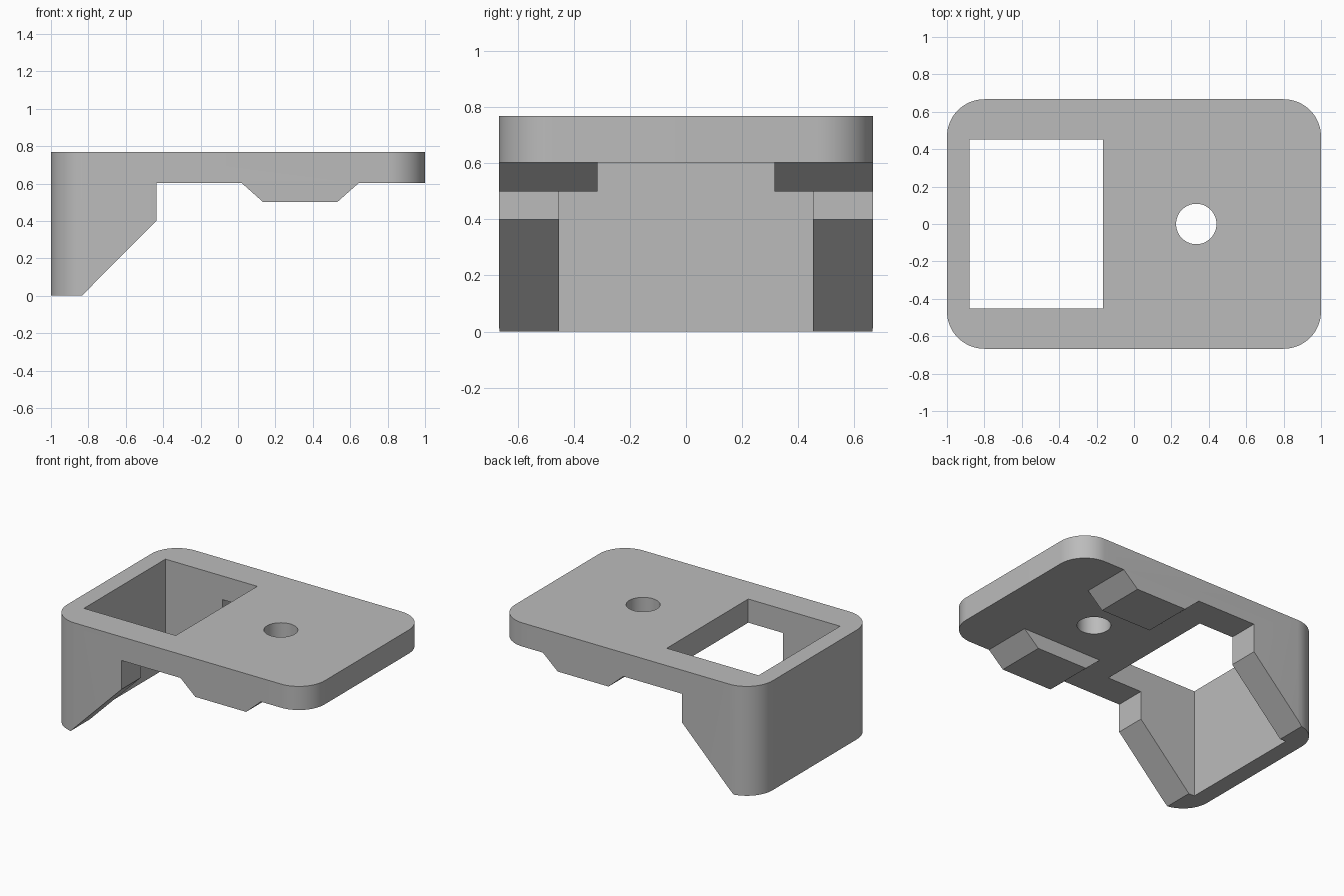
import bpy, math
from mathutils import Vector

cube = bpy.data.objects.get("Cube")
if cube:
    bpy.data.objects.remove(cube, do_unlink=True)

grey = bpy.data.materials.new("plain grey")
grey.use_nodes = True
COLOUR = (0.5, 0.5, 0.5, 1)
grey.diffuse_color = COLOUR
grey.node_tree.nodes["Principled BSDF"].inputs["Base Color"].default_value = COLOUR


def prism(name, outline, lo, hi, axis="z"):
    """Extrude a counter-clockwise outline along z, or an x-z outline along y."""
    n = len(outline)
    if axis == "z":
        verts = [(a, b, h) for h in (lo, hi) for a, b in outline]
    else:
        verts = [(a, -h, b) for h in (lo, hi) for a, b in outline]
    faces = [list(range(n))[::-1], list(range(n, 2 * n))]
    faces += [(i, (i + 1) % n, n + (i + 1) % n, n + i) for i in range(n)]
    mesh = bpy.data.meshes.new(name)
    mesh.from_pydata(verts, [], faces)
    mesh.materials.append(grey)
    obj = bpy.data.objects.new(name, mesh)
    bpy.context.collection.objects.link(obj)
    return obj


def arc(centre, radius, start, sweep, steps):
    return [tuple(Vector(centre) + radius * Vector((math.cos(t), math.sin(t))))
            for t in (start + sweep * i / steps for i in range(steps + 1))]


def rectangle(x0, x1, y0, y1):
    return [(x0, y0), (x1, y0), (x1, y1), (x0, y1)]


# Side profile: rear wall, sloped arms, plate and tapered pads
profile = [(-1.1, 0), (-0.835, 0), (-0.437, 0.4), (-0.437, 0.602), (0.02, 0.602),
           (0.135, 0.5), (0.53, 0.5), (0.645, 0.602), (1.1, 0.602),
           (1.1, 0.768), (-1.1, 0.768)]
body = prism("bracket_body", profile, -0.8, 0.8, "y")

# Rounded footprint that trims the profile
RADIUS, HALF_X, HALF_Y = 0.2, 1.0, 0.667
footprint = []
for k, (sx, sy) in enumerate([(1, 1), (-1, 1), (-1, -1), (1, -1)]):
    centre = (sx * (HALF_X - RADIUS), sy * (HALF_Y - RADIUS))
    footprint += arc(centre, RADIUS, k * math.pi / 2, math.pi / 2, 16)

# Channel between pads, rectangular window, and round screw hole
cuts = [
    (prism("footprint_trim", footprint, -0.1, 0.9), "INTERSECT"),
    (prism("pad_channel", rectangle(-0.1, 0.8, -0.315, 0.315), 0.4, 0.602), "DIFFERENCE"),
    (prism("window_cutter", rectangle(-0.88, -0.167, -0.452, 0.452), -0.1, 0.9), "DIFFERENCE"),
    (prism("hole_cutter", arc((0.333, 0), 0.108, 0, math.tau, 64)[:-1], -0.1, 0.9), "DIFFERENCE"),
]
for cutter, operation in cuts:
    cutter.hide_render = True
    mod = body.modifiers.new(cutter.name, "BOOLEAN")
    mod.object, mod.operation, mod.solver = cutter, operation, "EXACT"

# Bake the cuts and discard the cutters
bpy.context.view_layer.update()
result = body.evaluated_get(bpy.context.evaluated_depsgraph_get())
solid = bpy.data.meshes.new_from_object(result)
body.modifiers.clear()
body.data = solid
for cutter, _ in cuts:
    bpy.data.objects.remove(cutter, do_unlink=True)

# Smooth rounded corners and the hole, keep edges sharp
bpy.ops.object.select_all(action="DESELECT")
body.select_set(True)
bpy.context.view_layer.objects.active = body
bpy.ops.object.shade_smooth_by_angle(angle=math.radians(30))
